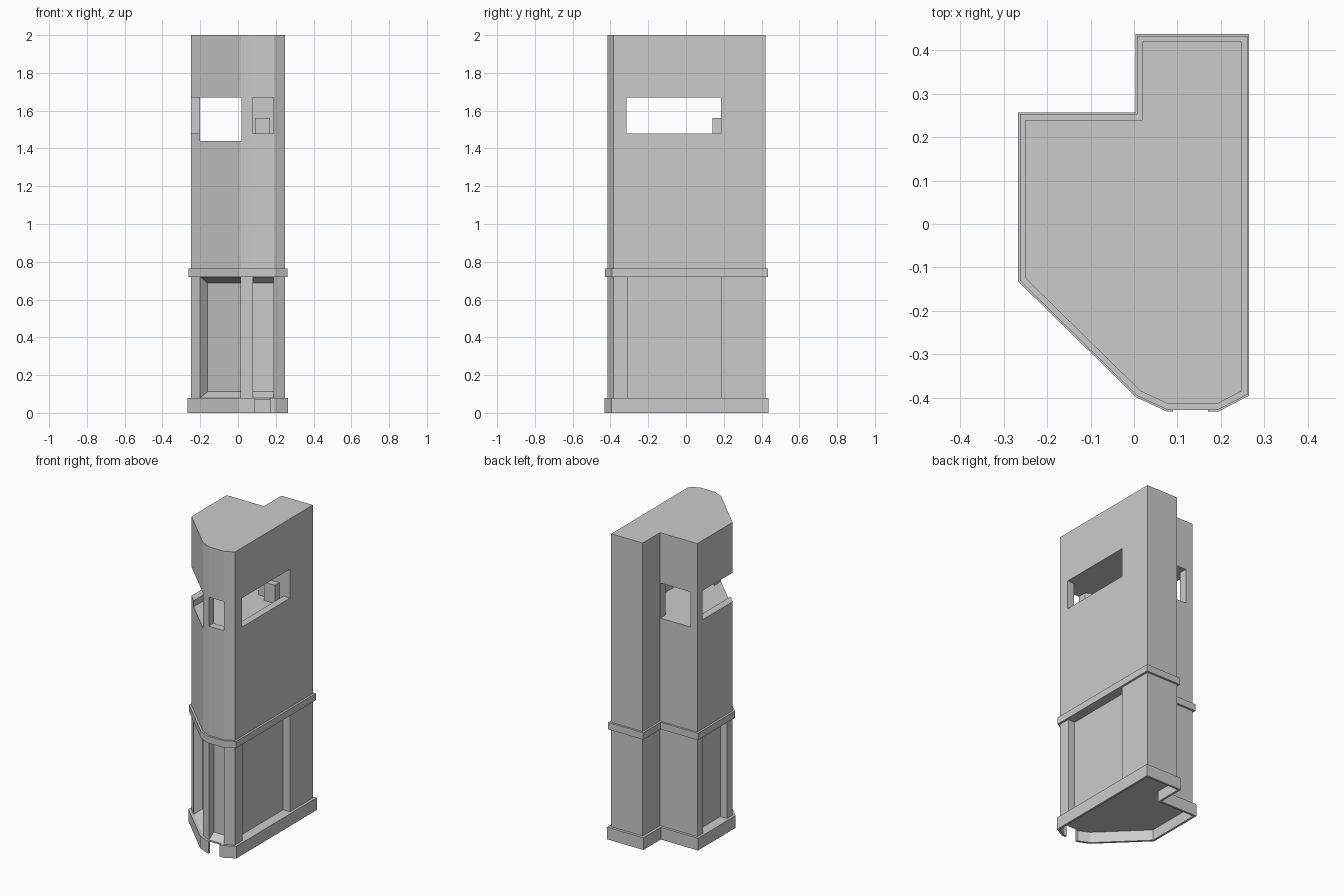
import bpy, bmesh
from mathutils import Vector

if "Cube" in bpy.data.objects:
    bpy.data.objects.remove(bpy.data.objects["Cube"])

# Tower footprint, counter-clockwise
PLAN = [(0.02, 0.24), (-0.25, 0.24), (-0.25, -0.125), (0.015, -0.385), (0.08, -0.415),
        (0.19, -0.415), (0.248, -0.385), (0.248, 0.42), (0.02, 0.42)]


def offset(pts, d):
    out = []
    for i, p in enumerate(pts):
        p = Vector(p)
        a = (p - Vector(pts[i - 1])).normalized()
        b = (Vector(pts[(i + 1) % len(pts)]) - p).normalized()
        na, nb = Vector((a.y, -a.x)), Vector((b.y, -b.x))
        out.append(tuple(p + (na + nb) * d / (1 + na.dot(nb))))
    return out


def extrude(name, pts, vec):
    bm = bmesh.new()
    face = bm.faces.new([bm.verts.new(p) for p in pts])
    new = bmesh.ops.extrude_face_region(bm, geom=[face])["geom"]
    bmesh.ops.translate(bm, vec=vec, verts=[g for g in new if isinstance(g, bmesh.types.BMVert)])
    bmesh.ops.recalc_face_normals(bm, faces=bm.faces)
    me = bpy.data.meshes.new(name)
    bm.to_mesh(me)
    bm.free()
    ob = bpy.data.objects.new(name, me)
    bpy.context.collection.objects.link(ob)
    return ob


def prism(name, pts, z0, z1):
    return extrude(name, [(x, y, z0) for x, y in pts], (0, 0, z1 - z0))


def box(name, x0, x1, y0, y1, z0, z1):
    return prism(name, [(x0, y0), (x1, y0), (x1, y1), (x0, y1)], z0, z1)


def recess(a, b, depth, taper):
    # panel cutter from wall point a to b, outward side on the right of a->b
    a, b = Vector((*a, 0)), Vector((*b, 0))
    d = (b - a).normalized()
    n = Vector((d.y, -d.x, 0))
    prof = [(0.03, 0.08), (0, 0.08), (-depth, 0.08 + taper),
            (-depth, 0.72 - taper), (0, 0.72), (0.03, 0.72)]
    return extrude("panel_cutter", [a + n * o + Vector((0, 0, z)) for o, z in prof], b - a)


def cut(ob, *cutters):
    bpy.context.view_layer.objects.active = ob
    for c in cutters:
        c.hide_render = True
        m = ob.modifiers.new("cut", "BOOLEAN")
        m.operation, m.solver, m.object = "DIFFERENCE", "EXACT", c
        bpy.ops.object.modifier_apply(modifier=m.name)
        bpy.data.objects.remove(c)


# Hollow base skirt with a small front gap
base = prism("base_skirt", offset(PLAN, 0.017), 0, 0.08)
cut(base, prism("cavity_cutter", offset(PLAN, 0.003), -0.1, 0.07),
    box("gap_cutter", 0.09, 0.17, -0.5, -0.4, -0.1, 0.1))

# Lower storey with recessed panels between corner columns
lower = prism("lower_storey", PLAN, 0.07, 0.74)
cut(lower,
    recess((0.248, -0.31), (0.248, 0.185), 0.05, 0),
    recess((-0.25, 0.18), (-0.25, -0.07), 0.05, 0),
    recess((-0.2, -0.174), (0.014, -0.384), 0.055, 0.032),
    recess((0.08, -0.415), (0.189, -0.415), 0.05, 0.032))

# Belt course between storeys
prism("belt_course", offset(PLAN, 0.013), 0.72, 0.765)

# Upper tower with lookout room and its openings
tower = prism("upper_tower", PLAN, 0.75, 2.0)
room = [(0.2, 0.185), (-0.2, 0.185), (-0.2, -0.11), (0.04, -0.34),
        (0.09, -0.365), (0.17, -0.365), (0.2, -0.35)]
cut(tower,
    prism("room_cutter", room, 1.44, 1.67),
    box("through_cutter", -0.2, 0.018, -0.5, 0.3, 1.44, 1.67),
    box("left_cutter", -0.3, 0.0, -0.35, 0.185, 1.48, 1.67),
    box("right_cutter", 0.15, 0.3, -0.315, 0.185, 1.48, 1.67),
    box("front_cutter", 0.078, 0.188, -0.5, -0.3, 1.48, 1.67))

# Small chest against the rear wall of the room
box("room_chest", 0.09, 0.17, 0.14, 0.19, 1.435, 1.56)
